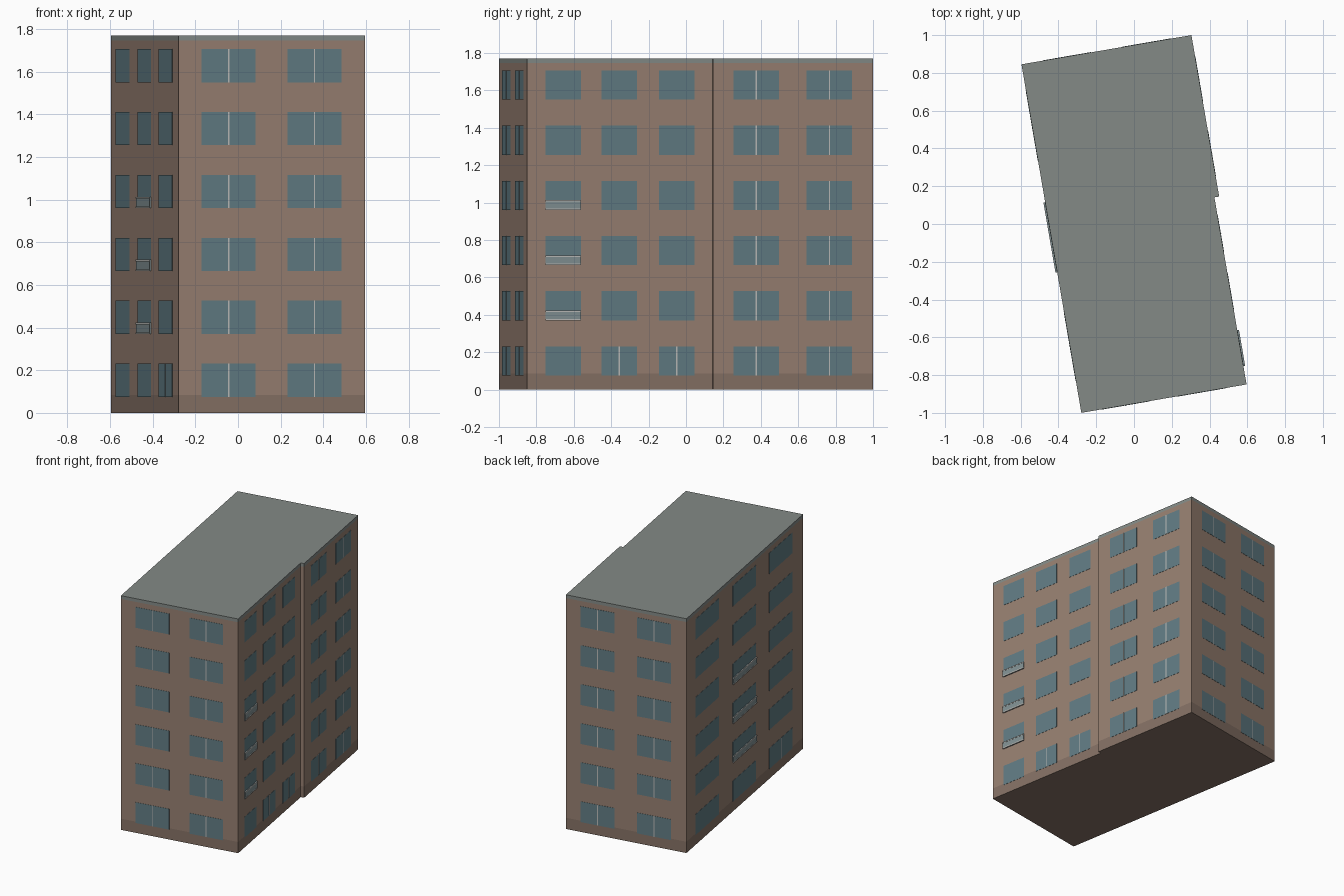
import bpy, bmesh, math
from mathutils import Matrix, Vector

if "Cube" in bpy.data.objects:
    bpy.data.objects.remove(bpy.data.objects["Cube"])

TURN = Matrix.Rotation(math.radians(9.75), 4, 'Z')
UP = Vector((0, 0, 1))
PLINTH, EAVES, TOP = 0.085, 1.745, 1.77
ROWS = [0.075 + 0.295 * i for i in range(6)]
WIN_H = 0.156


def material(name, rgb):
    m = bpy.data.materials.new(name)
    m.diffuse_color = (*rgb, 1)
    m.use_nodes = True
    m.node_tree.nodes["Principled BSDF"].inputs["Base Color"].default_value = m.diffuse_color
    return m


BRICK = material("brick", (0.31, 0.215, 0.165))
DARK = material("dark_brick", (0.235, 0.165, 0.13))
ROOF = material("roof_grey", (0.23, 0.255, 0.24))
GLASS = material("glass", (0.12, 0.20, 0.23))
FRAME = material("frame", (0.5, 0.5, 0.48))
PANEL = material("balcony_panel", (0.22, 0.28, 0.29))


def finish(name, bm, mat):
    mesh = bpy.data.meshes.new(name)
    bm.transform(TURN)
    bm.to_mesh(mesh)
    bm.free()
    mesh.materials.append(mat)
    obj = bpy.data.objects.new(name, mesh)
    bpy.context.collection.objects.link(obj)


# Footprint with the small step in the right wall
OUTLINE = [(-0.444, -0.938), (0.4435, -0.938), (0.4435, 0.067),
           (0.469, 0.067), (0.469, 0.934), (-0.444, 0.934)]


def storey(name, z0, z1, mat, floor=False, lid=False):
    bm = bmesh.new()
    lo = [bm.verts.new((x, y, z0)) for x, y in OUTLINE]
    hi = [bm.verts.new((x, y, z1)) for x, y in OUTLINE]
    n = len(lo)
    for i in range(n):
        j = (i + 1) % n
        bm.faces.new((lo[i], lo[j], hi[j], hi[i]))
    if floor:
        bm.faces.new(lo[::-1])
    if lid:
        bm.faces.new(hi)
    finish(name, bm, mat)


storey("plinth", 0, PLINTH, DARK, floor=True)
storey("walls", PLINTH, EAVES, BRICK)
storey("roof_slab", EAVES, TOP, ROOF, lid=True)


def plate(bm, wall, centre, width, z0, z1, depth):
    """Open-backed slab standing on a wall (normal angle, wall offset)."""
    angle, offset = wall
    n = Vector((math.cos(angle), math.sin(angle), 0))
    d = UP.cross(n)
    ring = [(centre - width / 2, z0), (centre + width / 2, z0),
            (centre + width / 2, z1), (centre - width / 2, z1)]
    back = [bm.verts.new(n * offset + d * s + UP * z) for s, z in ring]
    front = [bm.verts.new(n * (offset + depth) + d * s + UP * z) for s, z in ring]
    bm.faces.new(front)
    for i in range(4):
        j = (i + 1) % 4
        bm.faces.new((back[i], back[j], front[j], front[i]))


FRONT = (-math.pi / 2, 0.938)
RIGHT = (0, 0.4435)
RIGHT_STEP = (0, 0.469)
BACK = (math.pi / 2, 0.934)
LEFT = (math.pi, 0.444)

# name, wall, window centres, width, columns split on every row,
# columns split on the ground row, columns with balconies
FACADES = [
    ("front", FRONT, (-0.206, 0.202), 0.256, (0, 1), (), ()),
    ("right", RIGHT, (-0.743, -0.439, -0.127), 0.193, (), (1, 2), (0,)),
    ("right_step", RIGHT_STEP, (0.300, 0.697), 0.246, (0, 1), (), ()),
    ("back", BACK, (-0.228, 0.199), 0.256, (0, 1), (), ()),
    ("left", LEFT, (-0.605, -0.005, 0.58), 0.375, (), (2,), (1,)),
]

for name, wall, centres, width, split, ground_split, balconies in FACADES:
    glass, bars, panels, rails = (bmesh.new() for _ in range(4))
    for row, z in enumerate(ROWS):
        for col, c in enumerate(centres):
            plate(glass, wall, c, width, z, z + WIN_H, 0.0015)
            # Centre mullions
            if col in split or (row == 0 and col in ground_split):
                plate(bars, wall, c, 0.006, z, z + WIN_H, 0.003)
            # Shallow balcony guards on the middle floors
            if col in balconies and row in (1, 2, 3):
                plate(panels, wall, c, width, z, z + 0.053, 0.008)
                for dz in (0, 0.045):
                    plate(rails, wall, c, width, z + dz, z + dz + 0.008, 0.0095)
    for part, bm, mat in (("windows", glass, GLASS), ("mullions", bars, FRAME),
                          ("balcony_guards", panels, PANEL), ("balcony_rails", rails, FRAME)):
        if bm.faces:
            finish(f"{name}_{part}", bm, mat)
        else:
            bm.free()
